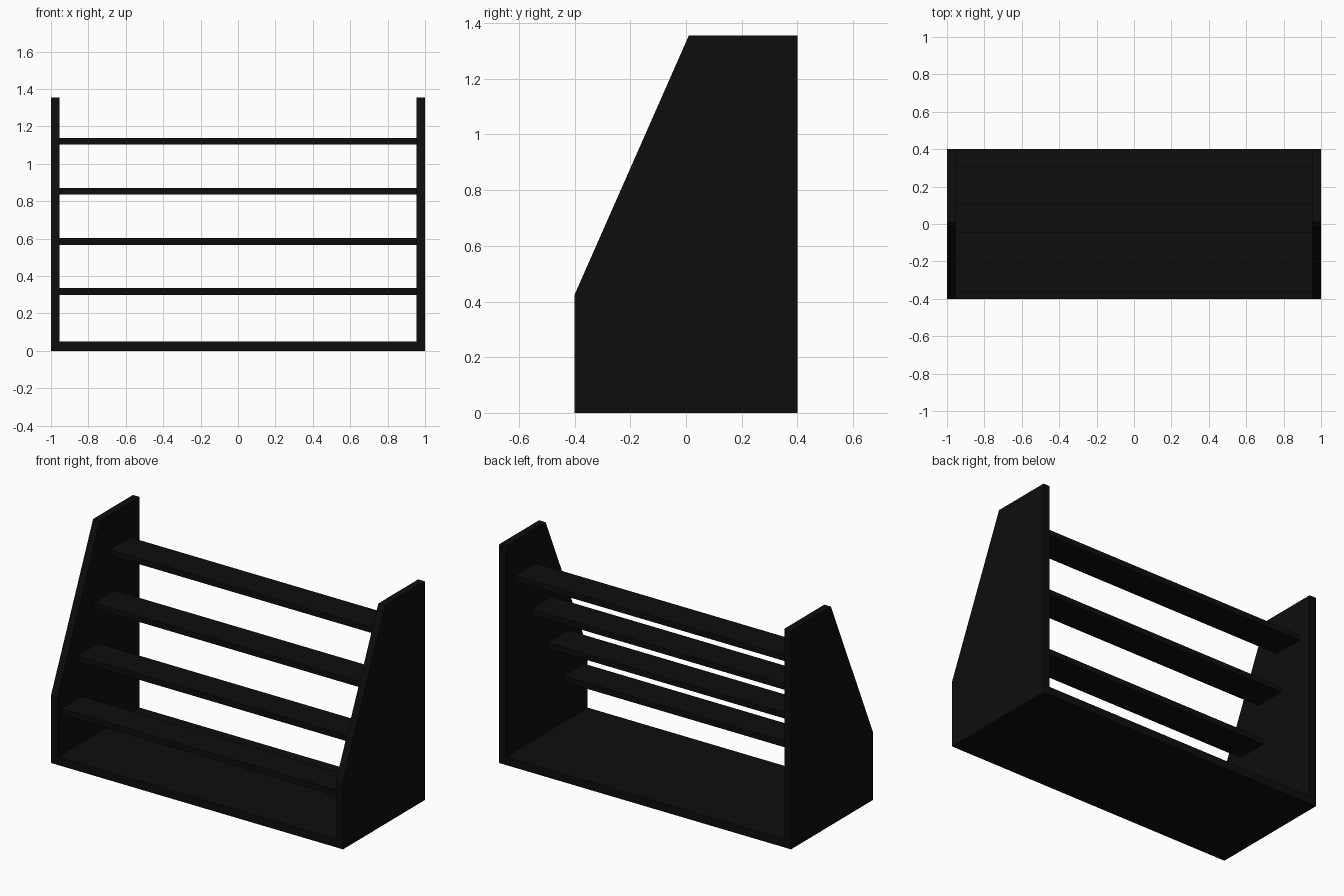
import bpy
import bmesh

cube = bpy.data.objects.get("Cube")
if cube:
    bpy.data.objects.remove(cube, do_unlink=True)

# Single near-black finish
black = bpy.data.materials.new("matte black")
black.use_nodes = True
colour = (0.004, 0.004, 0.004, 1)
black.diffuse_color = colour
black.node_tree.nodes["Principled BSDF"].inputs["Base Color"].default_value = colour


def extrude_profile(name, profile, x_start, x_end):
    """Extrude a (y, z) outline along x."""
    mesh = bpy.data.meshes.new(name)
    bm = bmesh.new()
    face = bm.faces.new([bm.verts.new((x_start, y, z)) for y, z in profile])
    result = bmesh.ops.extrude_face_region(bm, geom=[face])
    verts = [v for v in result["geom"] if isinstance(v, bmesh.types.BMVert)]
    bmesh.ops.translate(bm, verts=verts, vec=(x_end - x_start, 0, 0))
    bmesh.ops.recalc_face_normals(bm, faces=bm.faces)
    bm.to_mesh(mesh)
    bm.free()
    mesh.materials.append(black)
    obj = bpy.data.objects.new(name, mesh)
    bpy.context.collection.objects.link(obj)
    return obj


def board(name, front, back, bottom, top):
    outline = [(front, bottom), (back, bottom), (back, top), (front, top)]
    return extrude_profile(name, outline, -INNER, INNER)


OUTER, INNER = 1.0, 0.955

# Side panels with sloping front edges
side = [(-0.4, 0), (0.4, 0), (0.4, 1.355), (0.01, 1.355), (-0.4, 0.425)]
extrude_profile("left_side_panel", side, INNER, OUTER)
extrude_profile("right_side_panel", side, -OUTER, -INNER)

# Full-depth floor
board("base_board", -0.4, 0.4, 0, 0.05)

# Narrow shelves stepping up and back
for i in range(4):
    front = -0.365 + 0.158 * i
    top = 0.335 + 0.268 * i
    board(f"shelf_{i + 1}", front, front + 0.2, top - 0.036, top)
